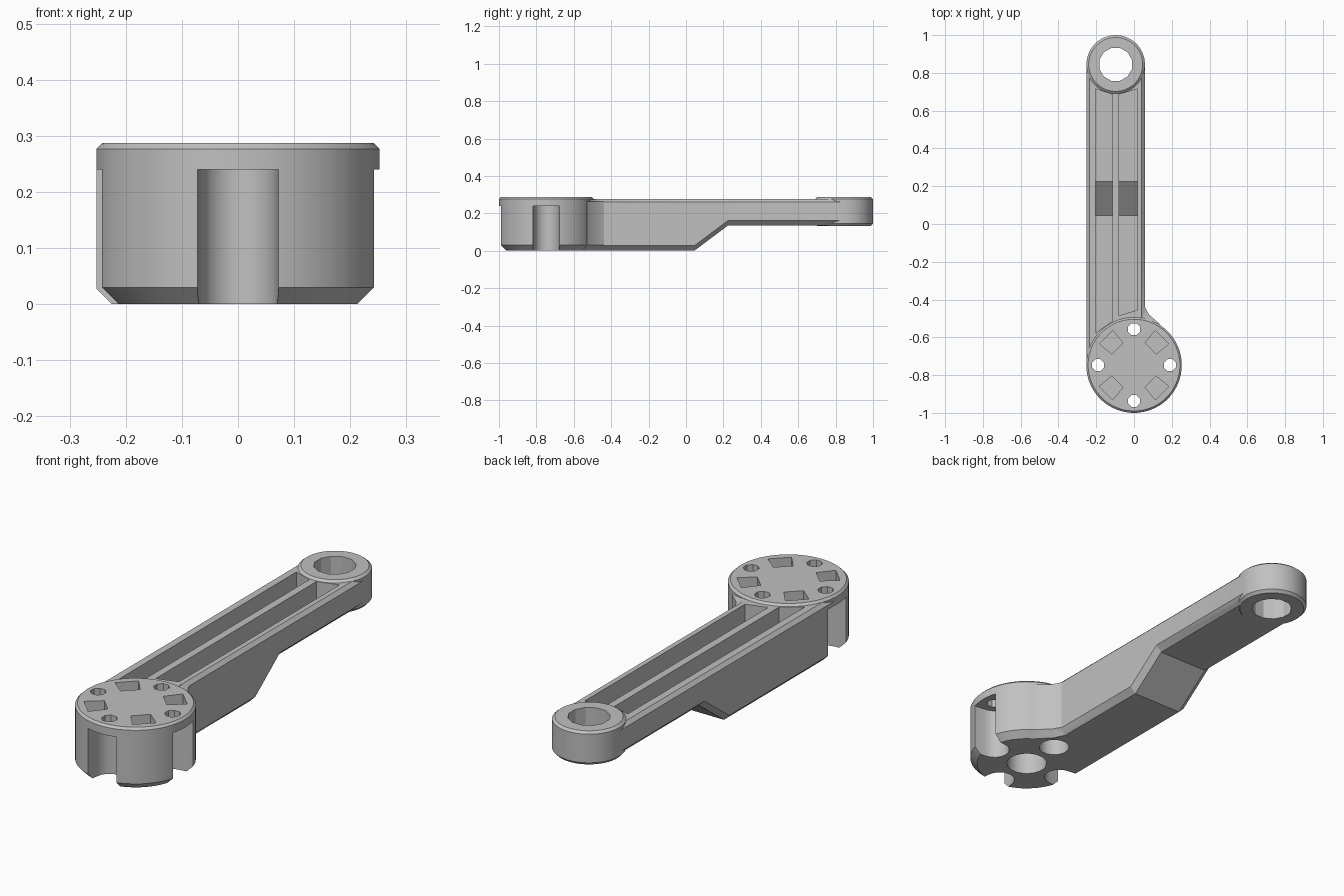
import bpy, bmesh
from math import cos, sin, pi

cube = bpy.data.objects.get("Cube")
if cube:
    bpy.data.objects.remove(cube)

grey = bpy.data.materials.new("light_grey")
grey.use_nodes = True
COLOR = (0.53, 0.53, 0.53, 1)
grey.diffuse_color = COLOR
grey.node_tree.nodes["Principled BSDF"].inputs["Base Color"].default_value = COLOR


def loft(name, loops):
    """Closed solid through a list of equally long point loops."""
    bm = bmesh.new()
    rings = [[bm.verts.new(p) for p in loop] for loop in loops]
    n = len(rings[0])
    for a, b in zip(rings, rings[1:]):
        for i in range(n):
            j = (i + 1) % n
            bm.faces.new((a[i], a[j], b[j], b[i]))
    bm.faces.new(rings[0])
    bm.faces.new(rings[-1])
    bmesh.ops.recalc_face_normals(bm, faces=bm.faces)
    mesh = bpy.data.meshes.new(name)
    bm.to_mesh(mesh)
    bm.free()
    mesh.materials.append(grey)
    ob = bpy.data.objects.new(name, mesh)
    bpy.context.collection.objects.link(ob)
    return ob


def disc(name, x, y, levels, sides):
    """Turned solid from (radius, height) levels."""
    return loft(name, [[(x + r * cos(2 * pi * (i + 0.5) / sides),
                         y + r * sin(2 * pi * (i + 0.5) / sides), z)
                        for i in range(sides)] for r, z in levels])


def prism(name, points, z0, z1):
    return loft(name, [[(x, y, z) for x, y in points] for z in (z0, z1)])


def combine(target, tool, operation):
    mod = target.modifiers.new("combine", 'BOOLEAN')
    mod.operation = operation
    mod.solver = 'EXACT'
    mod.object = tool
    bpy.context.view_layer.objects.active = target
    bpy.ops.object.modifier_apply(modifier=mod.name)
    bpy.data.objects.remove(tool)


HUB_Y, HUB_R, TOP = -0.747, 0.253, 0.287
RING_X, RING_Y, RING_R = -0.097, 0.845, 0.155
LEFT, RIGHT, ARM_TOP = -0.252, 0.057, 0.277
LOW_END, HIGH_START, HIGH_Z = 0.045, 0.225, 0.135

# Hub with chamfered rims
crank = disc("crank_arm", 0, HUB_Y, [(HUB_R - 0.03, 0), (HUB_R, 0.03),
             (HUB_R, TOP - 0.01), (HUB_R - 0.01, TOP)], 48)


# Cranked beam, chamfered along all four long edges
def section(y, z):
    b, t = 0.027, 0.016
    return [(LEFT + b, y, z), (RIGHT - b, y, z), (RIGHT, y, z + b),
            (RIGHT, y, ARM_TOP - t), (RIGHT - t, y, ARM_TOP),
            (LEFT + t, y, ARM_TOP), (LEFT, y, ARM_TOP - t), (LEFT, y, z + b)]


beam = loft("beam", [section(-0.72, 0), section(LOW_END, 0),
                     section(HIGH_START, HIGH_Z), section(RING_Y, HIGH_Z)])
combine(crank, beam, 'UNION')

# Fillet where the beam meets the hub
fillet = [(0.03, -0.425), (0.055, -0.435), (0.08, -0.48), (0.137, -0.53), (0.03, -0.6)]
inset = [(0.02, -0.44), (0.035, -0.45), (0.06, -0.5), (0.115, -0.55), (0.02, -0.6)]
web = loft("web", [[(x, y, z) for x, y in pts] for pts, z in
                   ((inset, 0), (fillet, 0.03), (fillet, 0.262), (inset, 0.275))])
combine(crank, web, 'UNION')

# End ring
ring = disc("ring", RING_X, RING_Y, [(RING_R - 0.012, HIGH_Z - 0.003), (RING_R, HIGH_Z + 0.01),
            (RING_R, TOP - 0.01), (RING_R - 0.012, TOP)], 40)
combine(crank, ring, 'UNION')
combine(crank, disc("ring_bore", RING_X, RING_Y, [(0.09, 0), (0.09, 0.4)], 12), 'DIFFERENCE')


# Two long troughs whose floor follows the underside
def trough_side(x, start, end):
    low, high, lid = 0.045, HIGH_Z + 0.045, 0.4
    return [(x, start, lid), (x, start, low), (x, LOW_END, low),
            (x, HIGH_START, high), (x, end, high), (x, end, lid)]


for ends in (((-0.203, -0.575, 0.715), (-0.115, -0.515, 0.685)),
             ((-0.08, -0.485, 0.685), (0.018, -0.455, 0.715))):
    trough = loft("trough", [trough_side(*e) for e in ends])
    combine(crank, trough, 'DIFFERENCE')

# Central bore from below
combine(crank, disc("bore", 0, HUB_Y, [(0.09, -0.1), (0.09, 0.2)], 16), 'DIFFERENCE')


def polar(points, angle):
    """Turn (radial, sideways) points about the hub axis."""
    c, s = cos(angle), sin(angle)
    return [(r * c - w * s, HUB_Y + r * s + w * c) for r, w in points]


for k in range(4):
    angle = k * pi / 2
    x, y = polar([(0.19, 0)], angle)[0]
    # Screw hole and the clearance below it, open to the rim except towards the beam
    combine(crank, disc("screw_hole", x, y, [(0.034, 0.1), (0.034, 0.4)], 8), 'DIFFERENCE')
    if k == 1:
        clearance = disc("clearance", x, y, [(0.067, -0.1), (0.067, 0.24)], 16)
    else:
        arc = [(0.19 + 0.067 * cos(a), 0.067 * sin(a))
               for a in (pi / 2 + pi * i / 8 for i in range(9))]
        slot = [(0.35, 0.072), (0.23, 0.072)] + arc + [(0.23, -0.072), (0.35, -0.072)]
        clearance = prism("clearance", polar(slot, angle), -0.1, 0.24)
    combine(crank, clearance, 'DIFFERENCE')
    # Blind pocket between the screw holes
    pocket = [(0.125, -0.042), (0.21, -0.05), (0.21, 0.05), (0.125, 0.042)]
    combine(crank, prism("pocket", polar(pocket, angle + pi / 4), 0.06, 0.4), 'DIFFERENCE')

# Smooth the round walls, keep edges sharp
bpy.ops.object.select_all(action='DESELECT')
crank.select_set(True)
bpy.context.view_layer.objects.active = crank
bpy.ops.object.shade_smooth_by_angle(angle=0.45)
